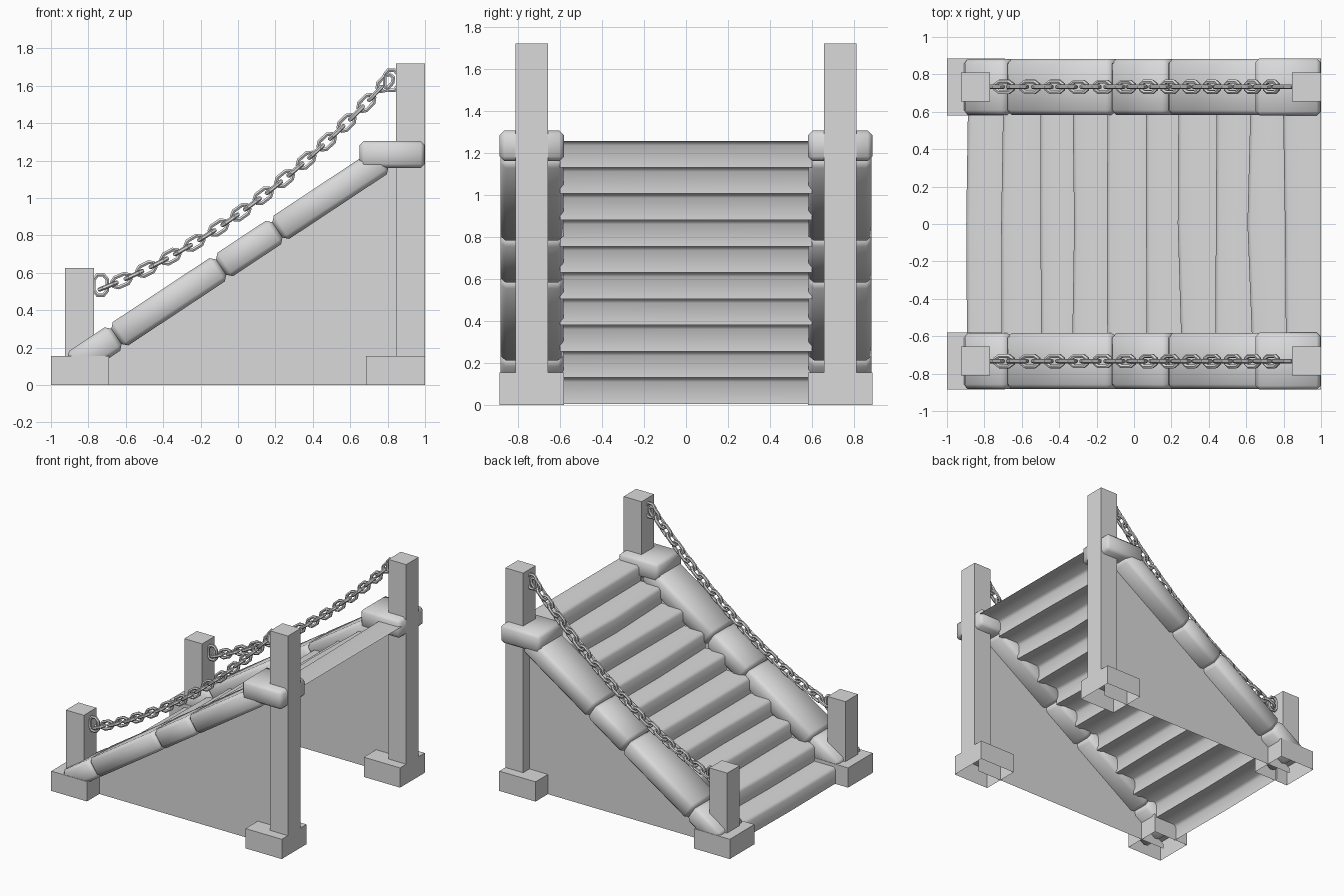
import bpy, bmesh, math, random
from mathutils import Vector, Matrix

cube = bpy.data.objects.get("Cube")
if cube:
    bpy.data.objects.remove(cube, do_unlink=True)
random.seed(4)

stone = bpy.data.materials.new("grey_stone")
stone.use_nodes = True
GREY = (0.7, 0.7, 0.7, 1)
stone.diffuse_color = GREY
stone.node_tree.nodes["Principled BSDF"].inputs["Base Color"].default_value = GREY


def smooth_by_angle(ob, degrees):
    bpy.ops.object.select_all(action='DESELECT')
    ob.select_set(True)
    bpy.context.view_layer.objects.active = ob
    bpy.ops.object.shade_smooth_by_angle(angle=math.radians(degrees))


def finish(bm, name, smooth=False):
    me = bpy.data.meshes.new(name)
    bm.to_mesh(me)
    bm.free()
    me.materials.append(stone)
    for p in me.polygons:
        p.use_smooth = smooth
    ob = bpy.data.objects.new(name, me)
    bpy.context.collection.objects.link(ob)
    return ob


def box(name, lo, hi, bevel=0, matrix=Matrix(), open_bottom=False):
    lo, hi = Vector(lo), Vector(hi)
    bm = bmesh.new()
    bmesh.ops.create_cube(bm, size=1)
    for v in bm.verts:
        v.co = (lo + hi) / 2 + v.co * (hi - lo)
    bm.normal_update()
    if open_bottom:
        low = [f for f in bm.faces if f.normal.z < -0.9]
        bmesh.ops.delete(bm, geom=low, context='FACES_ONLY')
    if bevel:
        bmesh.ops.bevel(bm, geom=bm.edges[:], offset=bevel, segments=1, affect='EDGES')
    bm.transform(matrix)
    return finish(bm, name, smooth=bevel > 0)


def staircase(name, count, run, rise):
    # One continuous zig-zag sheet with rounded, slightly crooked noses
    bm = bmesh.new()
    rows = []
    for i in range(count):
        front, top = -0.885 + run * i, 0.005 + rise * (i + 1)
        foot = max(top - rise, 0)
        shift = [random.uniform(-0.015, 0.015) for _ in range(3)]
        for dx, z in ((0, foot), (0, top - 0.02), (0.018, top)):
            rows.append([bm.verts.new((front + dx + s, y, z))
                         for s, y in zip(shift, (-0.6, 0, 0.6))])
    rows.append([bm.verts.new((1, y, 0.005 + rise * count)) for y in (-0.6, 0, 0.6)])
    for a, b in zip(rows, rows[1:]):
        for j in range(2):
            bm.faces.new((a[j], b[j], b[j + 1], a[j + 1]))
    bmesh.ops.recalc_face_normals(bm, faces=bm.faces)
    if sum(f.normal.z for f in bm.faces) < 0:
        bmesh.ops.reverse_faces(bm, faces=bm.faces)
    smooth_by_angle(finish(bm, name), 60)


def link_points(centre, along, across, half_len, half_wid):
    # Elongated octagon
    shape = [(1, .45), (.55, 1), (-.55, 1), (-1, .45), (-1, -.45), (-.55, -1), (.55, -1), (1, -.45)]
    return [centre + along * (a * half_len) + across * (b * half_wid) for a, b in shape]


def wire(name, loops, radius):
    cu = bpy.data.curves.new(name, 'CURVE')
    cu.dimensions = '3D'
    cu.bevel_depth = radius
    cu.bevel_resolution = 1
    for pts in loops:
        sp = cu.splines.new('POLY')
        sp.points.add(len(pts) - 1)
        for p, co in zip(sp.points, pts):
            p.co = (*co, 1)
        sp.use_cyclic_u = True
    cu.materials.append(stone)
    ob = bpy.data.objects.new(name, cu)
    bpy.context.collection.objects.link(ob)
    bpy.ops.object.select_all(action='DESELECT')
    ob.select_set(True)
    bpy.context.view_layer.objects.active = ob
    bpy.ops.object.convert(target='MESH')
    smooth_by_angle(bpy.context.view_layer.objects.active, 35)


def chain_point(t):
    # Sagging line between the two posts
    a, c, b = Vector((-0.73, 0, 0.515)), Vector((0.06, 0, 0.82)), Vector((0.81, 0, 1.64))
    return a * (1 - t) ** 2 + c * 2 * t * (1 - t) + b * t * t


staircase("steps", 10, 0.188, 0.125)

# Slope frame for the rails
slope = Matrix.Translation((-0.61, 0, 0.20)) @ Matrix.Rotation(-math.radians(33.5), 4, 'Y')
joints = [-0.28, 0, 0.671, 1.032, 1.71]
LINKS = 26

for side, s in (("left", 1), ("right", -1)):
    mid = 0.733 * s
    y0, y1 = mid - 0.0775, mid + 0.0775
    w0, w1 = mid - 0.153, mid + 0.153

    # Posts and their open plinths
    box(f"{side}_low_post", (-0.925, y0, 0.15), (-0.77, y1, 0.625))
    box(f"{side}_high_post", (0.845, y0, 0.15), (1, y1, 1.72))
    box(f"{side}_low_plinth", (-1, w0, 0), (-0.69, w1, 0.155), open_bottom=True)
    box(f"{side}_high_plinth", (0.685, w0, 0), (1, w1, 0.155), open_bottom=True)

    # Capstone and sloping rail stones
    box(f"{side}_capstone", (0.65, w0, 1.16), (0.998, w1, 1.305), 0.022)
    for n, (u0, u1) in enumerate(zip(joints, joints[1:])):
        box(f"{side}_rail_stone_{n + 1}", (u0, mid - 0.15, -0.003), (u1, mid + 0.15, 0.147),
            0.026, slope)

    # Thin triangular side wall
    bm = bmesh.new()
    outline = [(-0.9, 0), (0.9, 0), (0.9, 1.24), (0.8, 1.17), (-0.9, 0.04)]
    face = bm.faces.new([bm.verts.new((x, mid, z)) for x, z in outline])
    face.normal_update()
    if face.normal.y * s < 0:
        face.normal_flip()
    finish(bm, f"{side}_side_wall")

    # Chain with alternating links, evenly spaced along the sag
    off = Vector((0, mid, 0))
    samples = [chain_point(k / 400) for k in range(401)]
    dist = [0]
    for a, b in zip(samples, samples[1:]):
        dist.append(dist[-1] + (b - a).length)
    loops = []
    for n in range(LINKS):
        goal = dist[-1] * (n + 0.5) / LINKS
        k = min(next(j for j, d in enumerate(dist) if d >= goal), 399)
        along = (samples[k + 1] - samples[k - 1]).normalized()
        across = Vector((0, 1, 0)) if n % 2 == 0 else along.cross(Vector((0, 1, 0)))
        loops.append(link_points(samples[k] + off, along, across, 0.05, 0.028))
    wire(f"{side}_chain", loops, 0.012)

    # Chain rings on the posts
    for name, x, z in (("low", -0.735, 0.535), ("high", 0.82, 1.63)):
        ring = link_points(Vector((x, mid, z)), Vector((0, 0, 1)), Vector((1, 0, 0)), 0.054, 0.036)
        wire(f"{side}_{name}_ring", [ring], 0.012)
